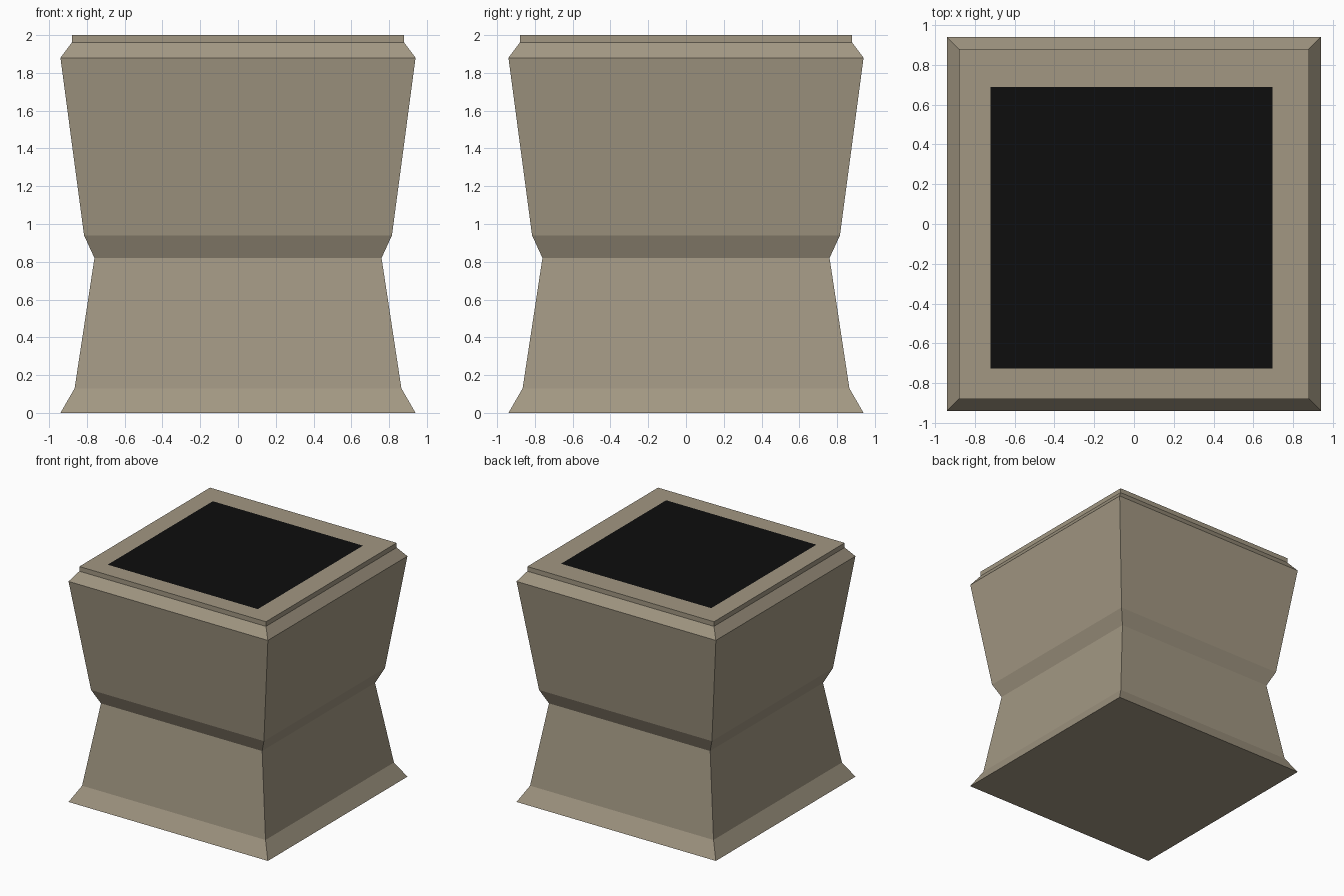
import bpy, bmesh

if "Cube" in bpy.data.objects:
    bpy.data.objects.remove(bpy.data.objects["Cube"])


def material(name, rgb):
    m = bpy.data.materials.new(name)
    m.diffuse_color = (*rgb, 1)
    m.use_nodes = True
    m.node_tree.nodes["Principled BSDF"].inputs["Base Color"].default_value = m.diffuse_color
    return m


stone = material("warm stone", (0.36, 0.31, 0.225))
black = material("black", (0.004, 0.004, 0.004))


def square_stack(name, rings, mats, cap_bottom=True):
    """Join square rings (half width, z, centre x, centre y); the top cap uses the last material."""
    bm = bmesh.new()
    loops = []
    for r, z, cx, cy in rings:
        loops.append([bm.verts.new((cx + sx * r, cy + sy * r, z))
                      for sx, sy in ((-1, -1), (1, -1), (1, 1), (-1, 1))])
    for a, b in zip(loops, loops[1:]):
        for i in range(4):
            j = (i + 1) % 4
            bm.faces.new((a[i], a[j], b[j], b[i]))
    if cap_bottom:
        bm.faces.new(loops[0][::-1])
    bm.faces.new(loops[-1]).material_index = len(mats) - 1
    me = bpy.data.meshes.new(name)
    bm.to_mesh(me)
    bm.free()
    for m in mats:
        me.materials.append(m)
    ob = bpy.data.objects.new(name, me)
    bpy.context.collection.objects.link(ob)
    return ob


# Outer profile: flared foot, waist, widening box, bevelled lip
profile = [(0.94, 0), (0.865, 0.13), (0.76, 0.82), (0.815, 0.94),
           (0.94, 1.88), (0.88, 1.96), (0.88, 2.0)]
rings = [(r, z, 0, 0) for r, z in profile]

# Flat rim around the slightly off-centre black top panel
rings.append((0.708, 2.0, -0.012, -0.019))
square_stack("pedestal_block", rings, [stone, black])
